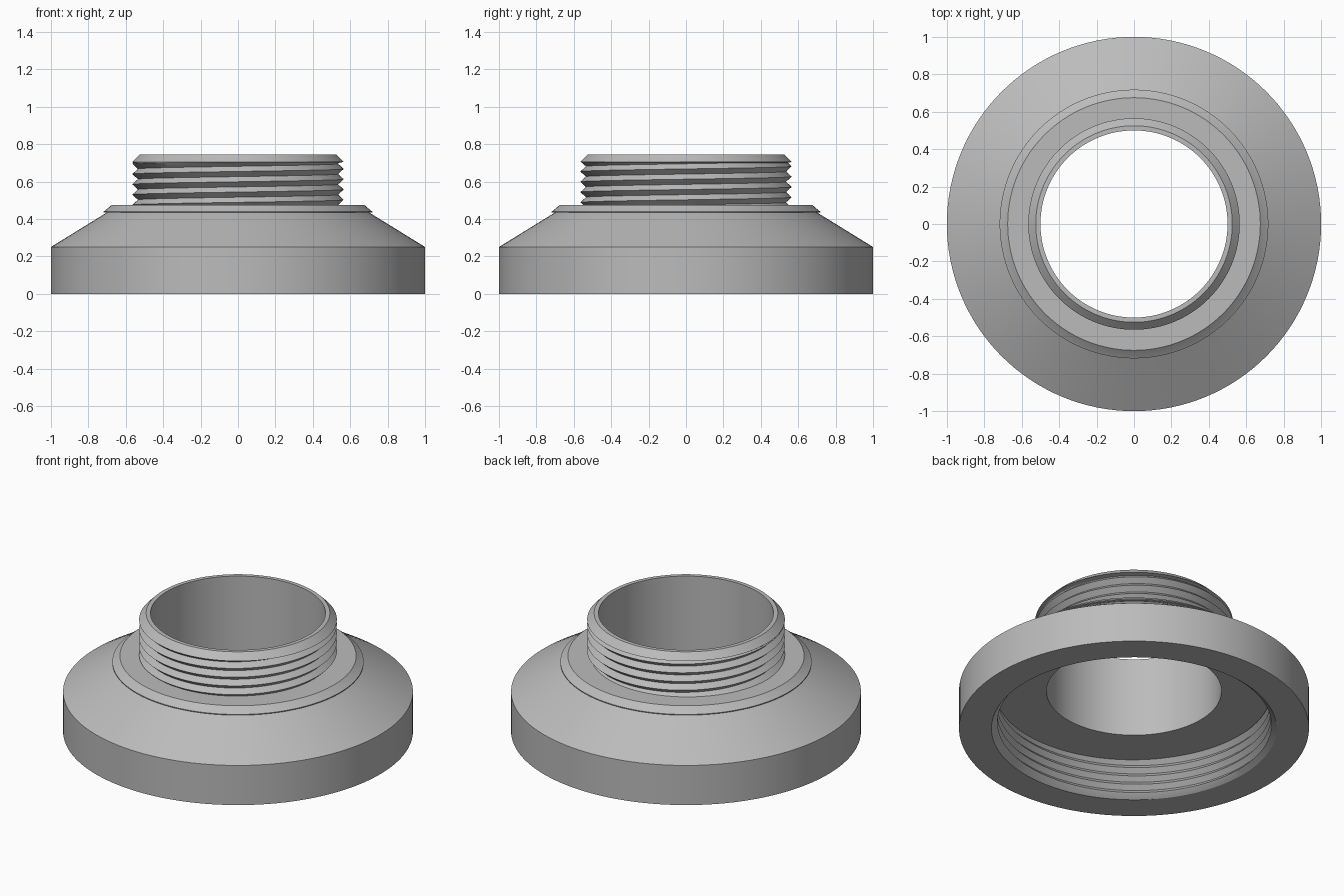
import bpy
import bmesh
from math import cos, sin, tau

SEGMENTS = 128
PITCH = 0.055

cube = bpy.data.objects.get("Cube")
if cube:
    bpy.data.objects.remove(cube, do_unlink=True)


def thread(turn, z_low, z_high, r_root, r_crest):
    """Zigzag thread outline at one angle, from bottom to top, cut flat at both ends."""
    points = []
    steps = 2 * int((z_high - z_low) / PITCH + 3)
    for k in range(steps):
        z = min(max(z_low + (k / 2 + turn - 1) * PITCH, z_low), z_high)
        phase = ((z - z_low) / PITCH - turn) % 1.0
        ridge = 1 - abs(2 * phase - 1)
        points.append((r_root + (r_crest - r_root) * ridge, z))
    return points


def outline(turn):
    """Closed cross-section (radius, height) at one angle."""
    # Base wall, cone, small lip and bevelled collar
    flange = [(0.815, 0), (1, 0), (1, 0.25), (0.70, 0.435), (0.718, 0.435),
              (0.718, 0.44), (0.71, 0.445), (0.675, 0.475)]
    # Neck with outer thread, chamfered top and plain bore
    neck = thread(turn, 0.475, 0.70, 0.535, 0.565)
    mouth = [(0.565, 0.705), (0.525, 0.745), (0.50, 0.745), (0.50, 0.245)]
    # Inner thread of the wide socket, running down to its chamfer
    socket = thread(turn, 0.02, 0.245, 0.805, 0.78)[::-1]
    return flange + neck + mouth + socket


# Sweep the cross-section around the axis
bm = bmesh.new()
columns = []
for i in range(SEGMENTS + 1):
    turn = i / SEGMENTS
    c, s = cos(turn * tau), sin(turn * tau)
    columns.append([bm.verts.new((r * c, r * s, z)) for r, z in outline(turn)])
for a, b in zip(columns, columns[1:]):
    for j in range(len(a)):
        k = (j + 1) % len(a)
        bm.faces.new((a[j], b[j], b[k], a[k]))
bmesh.ops.remove_doubles(bm, verts=bm.verts[:], dist=0.00002)
bmesh.ops.recalc_face_normals(bm, faces=bm.faces[:])
mesh = bpy.data.meshes.new("threaded_adapter")
bm.to_mesh(mesh)
bm.free()
adapter = bpy.data.objects.new("threaded_adapter", mesh)
bpy.context.collection.objects.link(adapter)

# Plain grey finish
grey = bpy.data.materials.new("plain_grey")
grey.use_nodes = True
colour = (0.5, 0.5, 0.5, 1)
grey.diffuse_color = colour
grey.node_tree.nodes["Principled BSDF"].inputs["Base Color"].default_value = colour
mesh.materials.append(grey)

# Smooth around the axis, sharp at the machined edges
bpy.ops.object.select_all(action="DESELECT")
adapter.select_set(True)
bpy.context.view_layer.objects.active = adapter
bpy.ops.object.shade_smooth_by_angle(angle=0.4)
